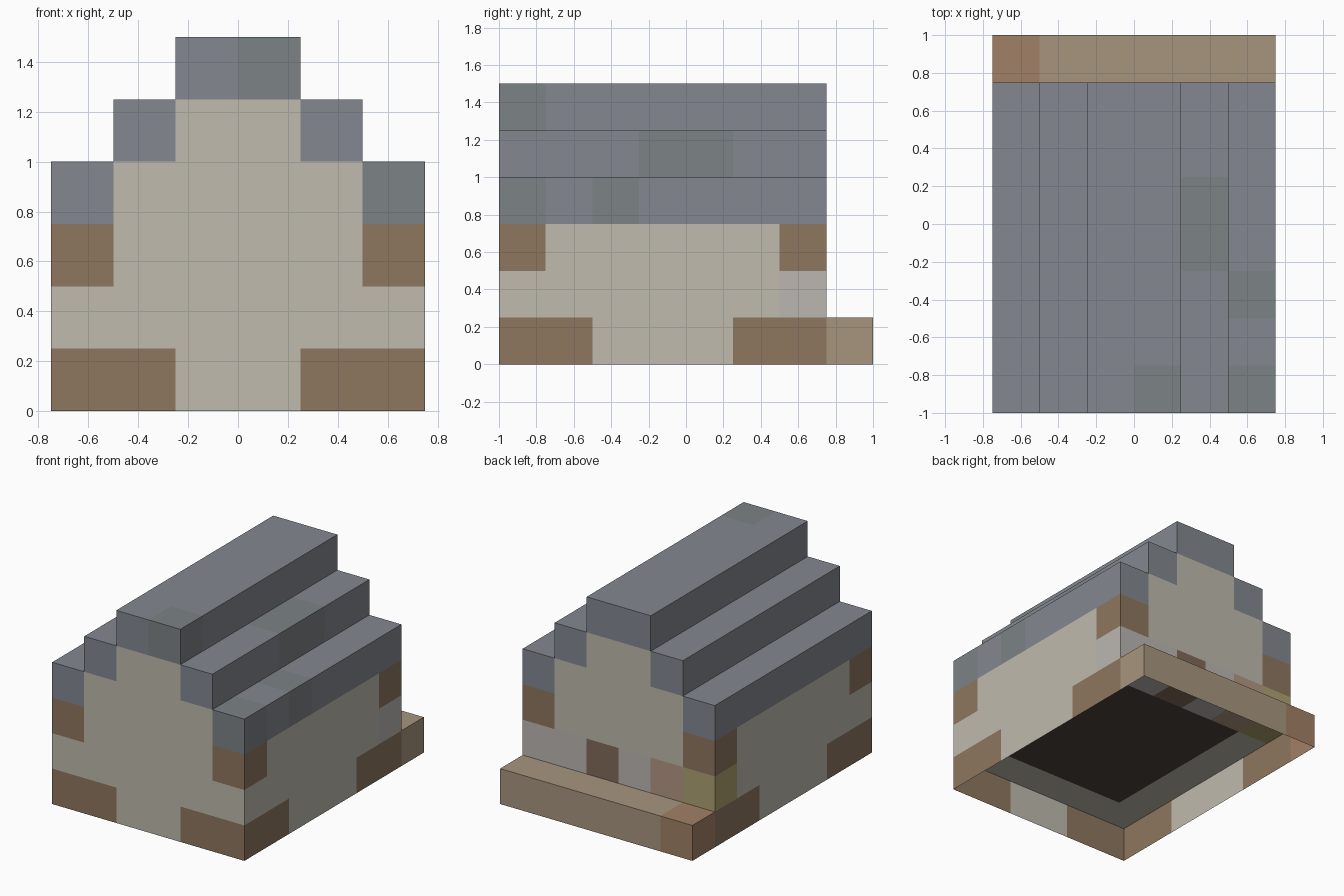
import bpy, bmesh
from mathutils import Vector

if "Cube" in bpy.data.objects:
    bpy.data.objects.remove(bpy.data.objects["Cube"])

S = 0.25                      # block size
ORIGIN = Vector((-0.75, -1.0, 0.0))

# part name -> sRGB colour
COLORS = {
    "plaster_walls": (190, 185, 172),
    "plaster_back_base": (186, 181, 176),
    "timber_corners": (140, 118, 96),
    "back_timber_block": (128, 106, 88),
    "back_clay_block": (176, 150, 130),
    "back_yellow_block": (172, 160, 112),
    "roof_slates": (130, 135, 143),
    "roof_weathered_slates": (123, 129, 132),
    "floor": (76, 68, 60),
    "back_step": (166, 148, 126),
    "back_step_end": (160, 128, 102),
}
WEATHERED = {(5, 0, 3), (5, 2, 3), (4, 3, 4), (4, 4, 4), (3, 0, 5)}
BACK_BLOCKS = {0: "back_yellow_block", 1: "back_clay_block", 3: "back_timber_block"}


def solid(i, j, k):
    """Stepped house, seven blocks deep, plus a low step behind it."""
    if j == 7:
        return k == 0 and 0 <= i <= 5
    inset = max(0, k - 3)
    return 0 <= j <= 6 and 0 <= k <= 5 and inset <= i <= 5 - inset


def part_of(i, j, k):
    """Which part a block belongs to."""
    side, end = min(i, 5 - i), min(j, 6 - j)
    if j == 7:
        return "back_step_end" if i == 0 else "back_step"
    if k >= 3 and side == k - 3:
        return "roof_weathered_slates" if (i, j, k) in WEATHERED else "roof_slates"
    if k == 0 and side <= 1 and end <= 1:
        return "timber_corners"
    if k == 2 and side == 0 and end == 0:
        return "timber_corners"
    if k == 1 and side > 0 and end > 0:
        return "floor"
    if k == 1 and j == 6:
        return BACK_BLOCKS.get(i, "plaster_back_base")
    return "plaster_walls"


def add_face(bm, cell, axis, sign):
    """One outward-facing side of a block."""
    u, v = (axis + 1) % 3, (axis + 2) % 3
    corners = []
    for a, b in ((0, 0), (1, 0), (1, 1), (0, 1)):
        p = Vector(cell)
        p[axis] += sign > 0
        p[u] += a
        p[v] += b
        corners.append(bm.verts.new(ORIGIN + p * S))
    bm.faces.new(corners if sign > 0 else corners[::-1])


# Skin every exposed block side; the base layer is an open skirt below the floor
meshes = {name: bmesh.new() for name in COLORS}
for i in range(6):
    for j in range(8):
        for k in range(6):
            if not solid(i, j, k):
                continue
            for axis in range(3):
                for sign in (-1, 1):
                    n = [i, j, k]
                    n[axis] += sign
                    down = axis == 2 and sign < 0
                    exposed = k == 1 if down else not solid(*n)
                    if exposed:
                        add_face(meshes[part_of(i, j, k)], (i, j, k), axis, sign)

# Turn each skin into a named, coloured object
for name, bm in meshes.items():
    bmesh.ops.remove_doubles(bm, verts=bm.verts, dist=1e-4)
    me = bpy.data.meshes.new(name)
    bm.to_mesh(me)
    bm.free()
    mat = bpy.data.materials.new(name)
    mat.diffuse_color = [(c / 255) ** 2.2 for c in COLORS[name]] + [1]
    mat.use_nodes = True
    mat.node_tree.nodes["Principled BSDF"].inputs["Base Color"].default_value = mat.diffuse_color
    me.materials.append(mat)
    bpy.context.collection.objects.link(bpy.data.objects.new(name, me))
